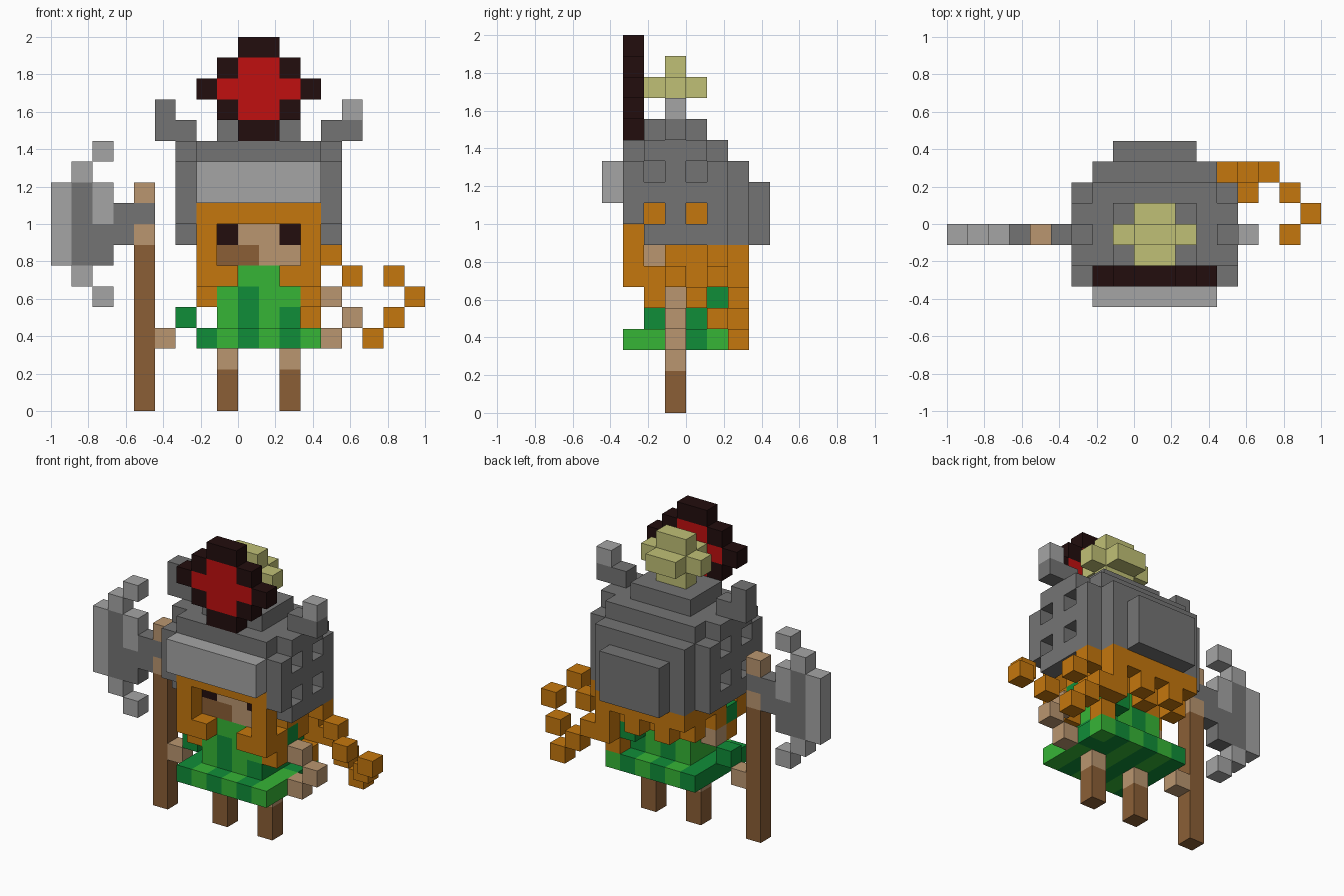
import bpy, bmesh
from mathutils import Vector

if "Cube" in bpy.data.objects:
    bpy.data.objects.remove(bpy.data.objects["Cube"], do_unlink=True)

U = 1 / 9                        # size of one block
ORIGIN = Vector((-1, -4 * U, 0))
used = set()                     # blocks already taken by earlier parts


def lin(c):
    c /= 255
    return c / 12.92 if c < 0.04045 else ((c + 0.055) / 1.055) ** 2.4


MATS = {}
for name, rgb in {
    "steel": (116, 116, 116), "light_steel": (165, 165, 165),
    "red": (192, 16, 16), "near_black": (34, 13, 13),
    "pale_yellow": (192, 192, 118), "orange": (197, 119, 13),
    "skin": (186, 150, 112), "brown": (139, 95, 54),
    "bright_green": (54, 181, 54), "dark_green": (16, 141, 56),
}.items():
    m = bpy.data.materials.new(name)
    col = (*[lin(c) for c in rgb], 1)
    m.diffuse_color = col
    m.use_nodes = True
    bsdf = m.node_tree.nodes["Principled BSDF"]
    bsdf.inputs["Base Color"].default_value = col
    bsdf.inputs["Roughness"].default_value = 0.9
    MATS[name] = m


def blocks(i, j, k):
    """All blocks in the ranges; each range is a number or (first, last)."""
    r = [range(a, a + 1) if isinstance(a, int) else range(a[0], a[1] + 1)
         for a in (i, j, k)]
    return [(x, y, z) for x in r[0] for y in r[1] for z in r[2]]


def mirror(cells):
    return cells + [(19 - x, y, z) for x, y, z in cells]


def part(name, *layers):
    """Build one object from (colour, blocks) layers; later layers repaint."""
    cells = {}
    for colour, group in layers:
        cells.update({c: colour for c in group if c not in used})
    used.update(cells)
    colours = sorted(set(cells.values()))
    bm = bmesh.new()
    for c, colour in cells.items():
        for axis in range(3):
            for s in (0, 1):
                n = list(c)
                n[axis] += 2 * s - 1
                if tuple(n) in cells:
                    continue
                quad = []
                for a, b in ((0, 0), (1, 0), (1, 1), (0, 1)):
                    p = Vector(c)
                    p[axis] += s
                    p[(axis + 1) % 3] += a
                    p[(axis + 2) % 3] += b
                    quad.append(bm.verts.new(ORIGIN + p * U))
                f = bm.faces.new(quad if s else quad[::-1])
                f.material_index = colours.index(colour)
    bmesh.ops.remove_doubles(bm, verts=bm.verts[:], dist=1e-4)
    me = bpy.data.meshes.new(name)
    bm.to_mesh(me)
    bm.free()
    for colour in colours:
        me.materials.append(MATS[colour])
    bpy.context.collection.objects.link(bpy.data.objects.new(name, me))


# Helmet: stepped dome, back plates and pierced side plates
dome = (blocks((8, 11), (2, 4), 13) + blocks((7, 12), (1, 5), 12)
        + blocks((7, 12), (1, 6), (10, 11)) + blocks((7, 12), 6, (8, 9))
        + blocks((8, 11), 7, (8, 10)))
side = (blocks(6, (2, 4), 12) + blocks(6, (1, 5), 10) + blocks(6, (2, 5), 8)
        + [(6, j, k) for j in (1, 3, 5) for k in (9, 11)])
part("helmet", ("steel", dome + mirror(side)))
part("visor", ("light_steel", blocks((7, 12), 0, (10, 11))))
part("right_horn", ("steel", blocks((5, 6), 3, 13) + blocks(5, 3, 14)))
part("left_horn", ("steel", blocks((13, 14), 3, 13)),
     ("light_steel", blocks(14, 3, 14)))

# Round crest and plume on top
part("crest",
     ("near_black", blocks((9, 10), 1, (13, 17)) + blocks((8, 11), 1, (14, 16))
      + blocks((7, 12), 1, 15)),
     ("red", blocks((9, 10), 1, (14, 16)) + blocks((8, 11), 1, 15)))
part("plume", ("pale_yellow", blocks((9, 10), 3, (14, 16))
               + blocks((9, 10), (2, 4), 15) + blocks((8, 11), 3, 15)))

# Face
part("face", ("skin", blocks((8, 11), 2, (7, 8))),
     ("brown", blocks((8, 9), 2, 7)),
     ("near_black", mirror(blocks(8, 2, 8))))

# Tunic with striped skirt
part("tunic",
     ("bright_green", blocks((8, 11), (2, 4), (4, 5)) + blocks((9, 10), (2, 4), 6)),
     ("dark_green", blocks(9, (2, 4), (4, 5)) + blocks(11, (2, 4), 4)
      + blocks(11, 5, 5)))
skirt = blocks((7, 12), (1, 5), 3)
part("skirt", ("bright_green", skirt),
     ("dark_green", [c for c in skirt if c[0] % 2] + [(12, 4, 3)]))

# Arms
part("right_arm", ("dark_green", [(7, 2, 6), (6, 3, 4)]),
     ("skin", [(7, 3, 5), (5, 3, 3)]))
part("left_arm", ("dark_green", [(12, 3, 6)]),
     ("skin", [(13, 3, 5), (14, 3, 4), (13, 3, 3)]))

# Legs
for name, i in (("right_leg", 8), ("left_leg", 11)):
    part(name, ("brown", blocks(i, 3, (0, 1))), ("skin", blocks(i, 3, 2)))

# Hair: cap, front locks, and a ragged checkered hem at the back
hem = [c for c in blocks((7, 12), (2, 6), 6) if sum(c) % 2 == 0]
locks = (mirror(blocks(7, 1, (6, 8)) + blocks(7, 2, 5) + blocks(8, 1, 6))
         + [(12, 5, 4), (12, 6, 5)])
part("hair", ("orange", blocks((7, 12), (1, 5), 9) + blocks((7, 12), (3, 5), 8)
              + blocks((7, 12), (3, 6), 7) + hem + locks))

# Braid of loose blocks swinging out to the left
part("braid", ("orange", [(13, 5, 7), (14, 5, 6), (13, 6, 5), (14, 6, 4),
                          (15, 6, 3), (16, 5, 4), (17, 4, 5), (16, 3, 6)]))

# Axe
part("axe_shaft", ("brown", blocks(4, 3, (0, 7))),
     ("skin", [(4, 3, 8), (4, 3, 10)]))
part("axe_head",
     ("steel", blocks((3, 4), 3, 9) + blocks(3, 3, 8) + blocks(2, 3, (7, 8))
      + blocks(1, 3, (7, 10))),
     ("light_steel", blocks(0, 3, (7, 10)) + blocks(2, 3, (9, 10))
      + [(1, 3, 11), (2, 3, 12), (1, 3, 6), (2, 3, 5)]))
